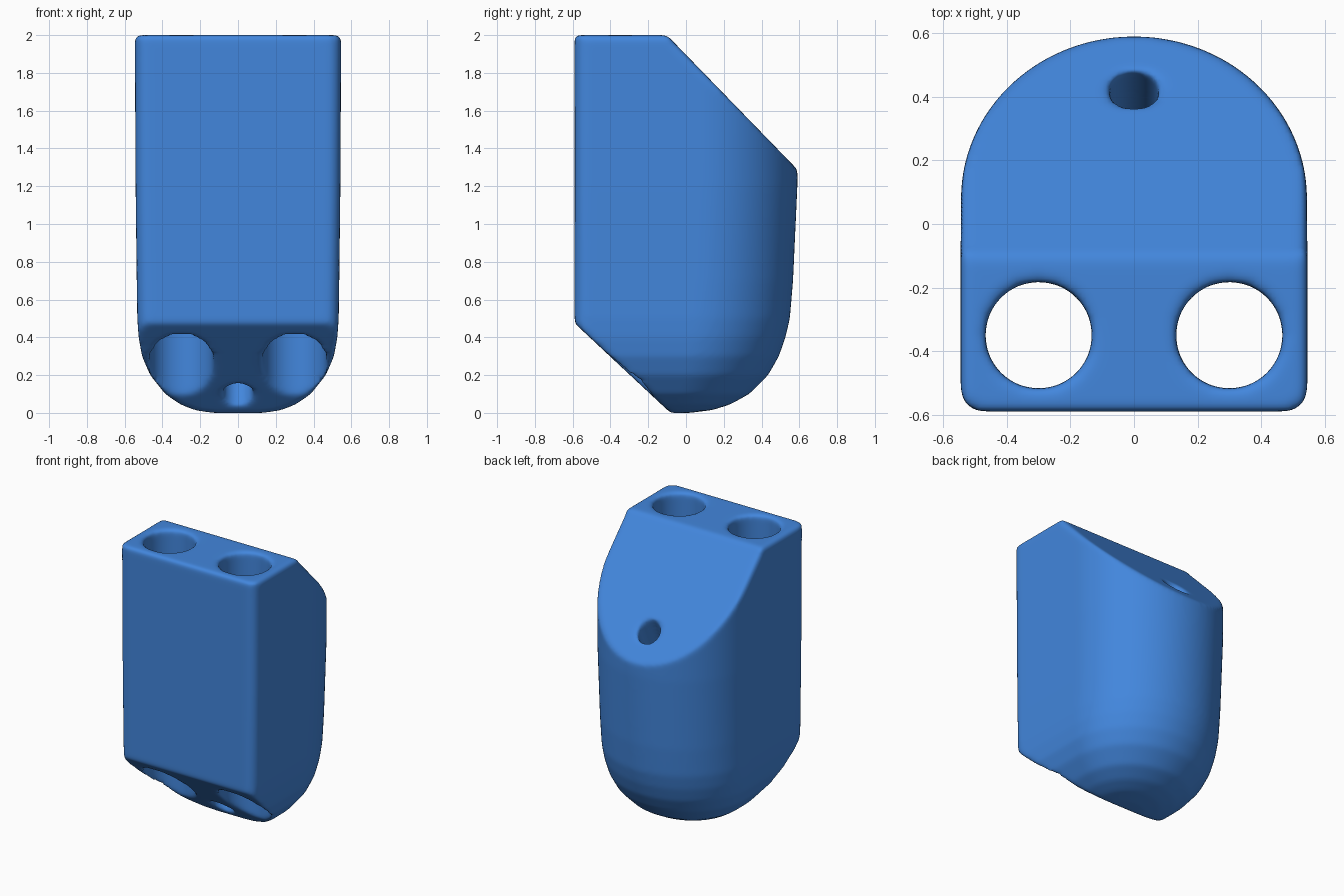
import bpy, bmesh, math
from mathutils import Vector

if "Cube" in bpy.data.objects:
    bpy.data.objects.remove(bpy.data.objects["Cube"])

blue = bpy.data.materials.new("blue")
blue.diffuse_color = (0.055, 0.24, 0.72, 1)
blue.use_nodes = True
blue.node_tree.nodes["Principled BSDF"].inputs["Base Color"].default_value = blue.diffuse_color

# Height, half width and back depth of the body
LEVELS = [(0, .15, .02), (.015, .23, .14), (.045, .305, .235), (.1, .385, .335),
          (.2, .465, .435), (.3, .508, .492), (.4, .526, .527), (.5, .533, .55),
          (.7, .536, .567), (1.2, .542, .59), (2, .546, .597)]
FRONT = -0.59


def outline(w, back):
    """Plan with a flat, softly cornered front and a half-round back."""
    yc = back - 0.94 * w
    r = 0.07
    pts = []
    for i in range(7):
        a = math.pi * 1.5 + math.pi / 2 * i / 6
        pts.append((w - r + r * math.cos(a), FRONT + r + r * math.sin(a)))
    for i in range(49):
        a = math.pi * i / 48
        pts.append((w * math.cos(a), yc + (back - yc) * math.sin(a)))
    for i in range(7):
        a = math.pi + math.pi / 2 * i / 6
        pts.append((-w + r + r * math.cos(a), FRONT + r + r * math.sin(a)))
    return pts


# Lofted body
bm = bmesh.new()
rings = [[bm.verts.new((x, y, z)) for x, y in outline(w, b)] for z, w, b in LEVELS]
n = len(rings[0])
for lo, hi in zip(rings, rings[1:]):
    for i in range(n):
        j = (i + 1) % n
        bm.faces.new((lo[i], lo[j], hi[j], hi[i]))
bm.faces.new(rings[0][::-1])
bm.faces.new(rings[-1])


# Slanted back top and slanted front bottom
def slice_off(point, normal):
    geom = bm.verts[:] + bm.edges[:] + bm.faces[:]
    cut = bmesh.ops.bisect_plane(bm, geom=geom, plane_co=point, plane_no=normal,
                                 clear_outer=True)
    edges = [e for e in cut["geom_cut"] if isinstance(e, bmesh.types.BMEdge)]
    bmesh.ops.holes_fill(bm, edges=[e for e in edges if e.is_boundary], sides=0)


slice_off((0, 0.2, 1.69), (0, 1.03, 1))
slice_off((0, -0.51, 0.40), (0, -0.935, -1))
bmesh.ops.triangulate(bm, faces=[f for f in bm.faces if len(f.verts) > 4])
bmesh.ops.recalc_face_normals(bm, faces=bm.faces[:])
mesh = bpy.data.meshes.new("body")
bm.to_mesh(mesh)
bm.free()
body = bpy.data.objects.new("body", mesh)
bpy.context.collection.objects.link(body)
mesh.materials.append(blue)


# Bored holes
def bore(name, p, q, radius):
    p, q = Vector(p), Vector(q)
    d = q - p
    bpy.ops.mesh.primitive_cylinder_add(vertices=64, radius=radius, depth=d.length,
                                        location=(p + q) / 2)
    cutter = bpy.context.object
    cutter.name = name
    cutter.rotation_euler = d.to_track_quat('Z', 'Y').to_euler()
    cutter.hide_render = True
    m = body.modifiers.new(name, 'BOOLEAN')
    m.operation, m.solver, m.object = 'DIFFERENCE', 'EXACT', cutter
    return cutter


cutters = [bore("large_hole", (s * 0.3, -0.35, -0.3), (s * 0.3, -0.35, 2.3), 0.168)
           for s in (-1, 1)]
# Small hole runs at a slant from the back slope to the front bottom slope
top, low = Vector((0, 0.425, 1.46)), Vector((0, -0.18, 0.09))
ext = (top - low).normalized() * 0.4
cutters.append(bore("small_hole", low - ext, top + ext, 0.078))

# Even mesh with softened edges
rm = body.modifiers.new("even_mesh", 'REMESH')
rm.mode, rm.voxel_size, rm.use_smooth_shade = 'VOXEL', 0.013, True
sm = body.modifiers.new("soft_edges", 'SMOOTH')
sm.factor, sm.iterations = 0.5, 16

bpy.context.view_layer.objects.active = body
for m in list(body.modifiers):
    bpy.ops.object.modifier_apply(modifier=m.name)
for c in cutters:
    bpy.data.objects.remove(c)
body.data.materials.clear()
body.data.materials.append(blue)
for f in body.data.polygons:
    f.material_index = 0
    f.use_smooth = True
